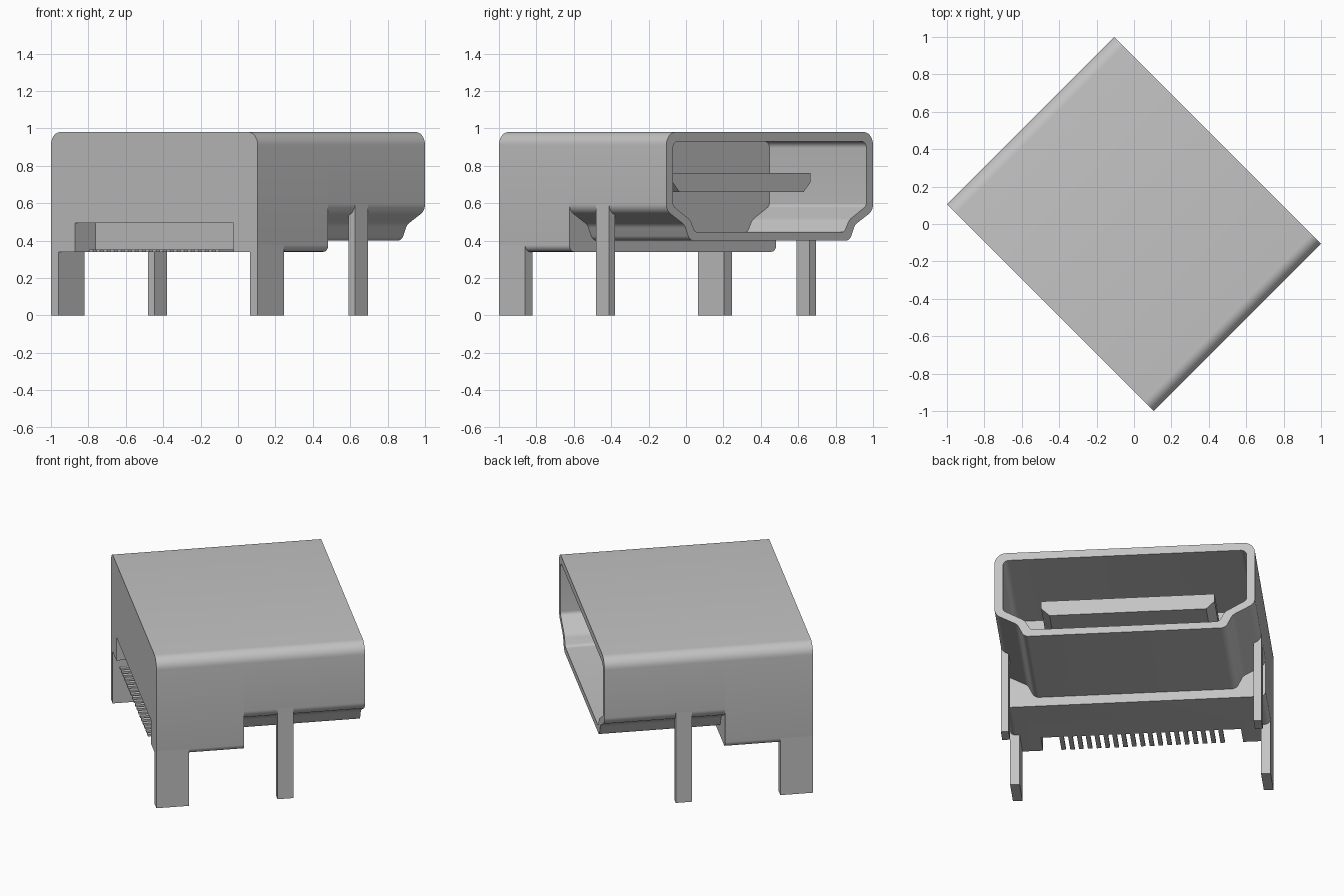
import bpy, bmesh, math
from mathutils import Matrix, Vector

cube = bpy.data.objects.get("Cube")
if cube:
    bpy.data.objects.remove(cube, do_unlink=True)

grey = bpy.data.materials.new("metal grey")
grey.use_nodes = True
colour = (0.55, 0.55, 0.55, 1)
grey.diffuse_color = colour
grey.node_tree.nodes["Principled BSDF"].inputs["Base Color"].default_value = colour

# The socket is built facing +y, then turned so its mouth faces a corner
TURN = Matrix.Rotation(math.radians(-45), 4, 'Z')
HALF_W, BACK, MID, MOUTH = 0.7815, -0.633, -0.10, 0.633


def rounded(half, steps=8):
    """Mirror (x, z, radius) corners, top to bottom, and round each one."""
    corners = half + [(-x, z, r) for x, z, r in reversed(half)]
    loop = []
    for i, (x, z, r) in enumerate(corners):
        p = Vector((x, z))
        a = (Vector(corners[i - 1][:2]) - p).normalized()
        b = (Vector(corners[(i + 1) % len(corners)][:2]) - p).normalized()
        if r == 0:
            loop.append(p)
            continue
        angle = a.angle(b)
        centre = p + (a + b).normalized() * r / math.sin(angle / 2)
        start = p + a * r / math.tan(angle / 2) - centre
        end = p + b * r / math.tan(angle / 2) - centre
        for k in range(steps + 1):
            t = k / steps
            sweep = math.pi - angle
            arc = (start * math.sin((1 - t) * sweep) + end * math.sin(t * sweep)) / math.sin(sweep)
            loop.append(centre + arc)
    return loop


def finish(name, bm, smooth=False):
    bmesh.ops.recalc_face_normals(bm, faces=bm.faces)
    bm.transform(TURN)
    mesh = bpy.data.meshes.new(name)
    bm.to_mesh(mesh)
    bm.free()
    mesh.materials.append(grey)
    obj = bpy.data.objects.new(name, mesh)
    bpy.context.collection.objects.link(obj)
    if smooth:
        smooth_shade(obj)
    return obj


def smooth_shade(obj):
    bpy.ops.object.select_all(action='DESELECT')
    obj.select_set(True)
    bpy.context.view_layer.objects.active = obj
    bpy.ops.object.shade_smooth_by_angle(angle=math.radians(25))


def ring(bm, loop, y):
    return [bm.verts.new((p.x, y, p.y)) for p in loop]


def bridge(bm, a, b):
    for i in range(len(a)):
        bm.faces.new((a[i - 1], a[i], b[i], b[i - 1]))


def prism(name, loop, y0, y1, smooth=False):
    bm = bmesh.new()
    a, b = ring(bm, loop, y0), ring(bm, loop, y1)
    bridge(bm, a, b)
    bm.faces.new(a)
    bm.faces.new(b)
    return finish(name, bm, smooth)


def box(name, x0, x1, y0, y1, z0, z1):
    loop = [Vector(p) for p in ((x0, z0), (x1, z0), (x1, z1), (x0, z1))]
    return prism(name, loop, y0, y1)


# Rear block, full width, with a slot cut in the back for the contacts
block = prism("rear_block", rounded([(HALF_W, 0.98, 0.07), (HALF_W, 0.34, 0.035)]), BACK, MID)
cutter = box("slot_cutter", -0.6, 0.6, -0.8, -0.478, 0.2, 0.495)
cutter.hide_render = True
cut = block.modifiers.new("slot", 'BOOLEAN')
cut.object = cutter
cut.solver = 'EXACT'
bpy.context.view_layer.objects.active = block
bpy.ops.object.modifier_apply(modifier=cut.name)
bpy.data.objects.remove(cutter, do_unlink=True)
smooth_shade(block)

# Hollow mouth shell, narrowing towards the bottom
outer = rounded([(HALF_W, 0.98, 0.07), (HALF_W, 0.56, 0.06), (0.645, 0.485, 0.06), (0.605, 0.40, 0.045)])
inner = rounded([(0.731, 0.93, 0.035), (0.731, 0.585, 0.03), (0.60, 0.51, 0.07), (0.565, 0.445, 0.03)])
bm = bmesh.new()
loops = [ring(bm, outer, MID), ring(bm, outer, MOUTH), ring(bm, inner, MOUTH), ring(bm, inner, MID)]
for a, b in zip(loops, loops[1:]):
    bridge(bm, a, b)
finish("mouth_shell", bm, True)

# Contact tongue with chamfered lower corners
prism("tongue", rounded([(0.52, 0.76, 0), (0.52, 0.71, 0), (0.47, 0.66, 0)]), MID, 0.42)

# Mounting legs, flush with the sides
for side, s in (("left", 1), ("right", -1)):
    box("rear_leg_" + side, s * 0.724, s * HALF_W, BACK, -0.435, 0, 0.375)
    box("front_leg_" + side, s * 0.735, s * HALF_W, 0.102, 0.20, 0, 0.596)

# Row of flat contact pins under the slot
PINS, PITCH = 19, 0.053
for i in range(PINS):
    x = (i - (PINS - 1) / 2) * PITCH
    box("contact_pin", x - 0.0135, x + 0.0135, BACK, -0.478, 0.34, 0.352)
